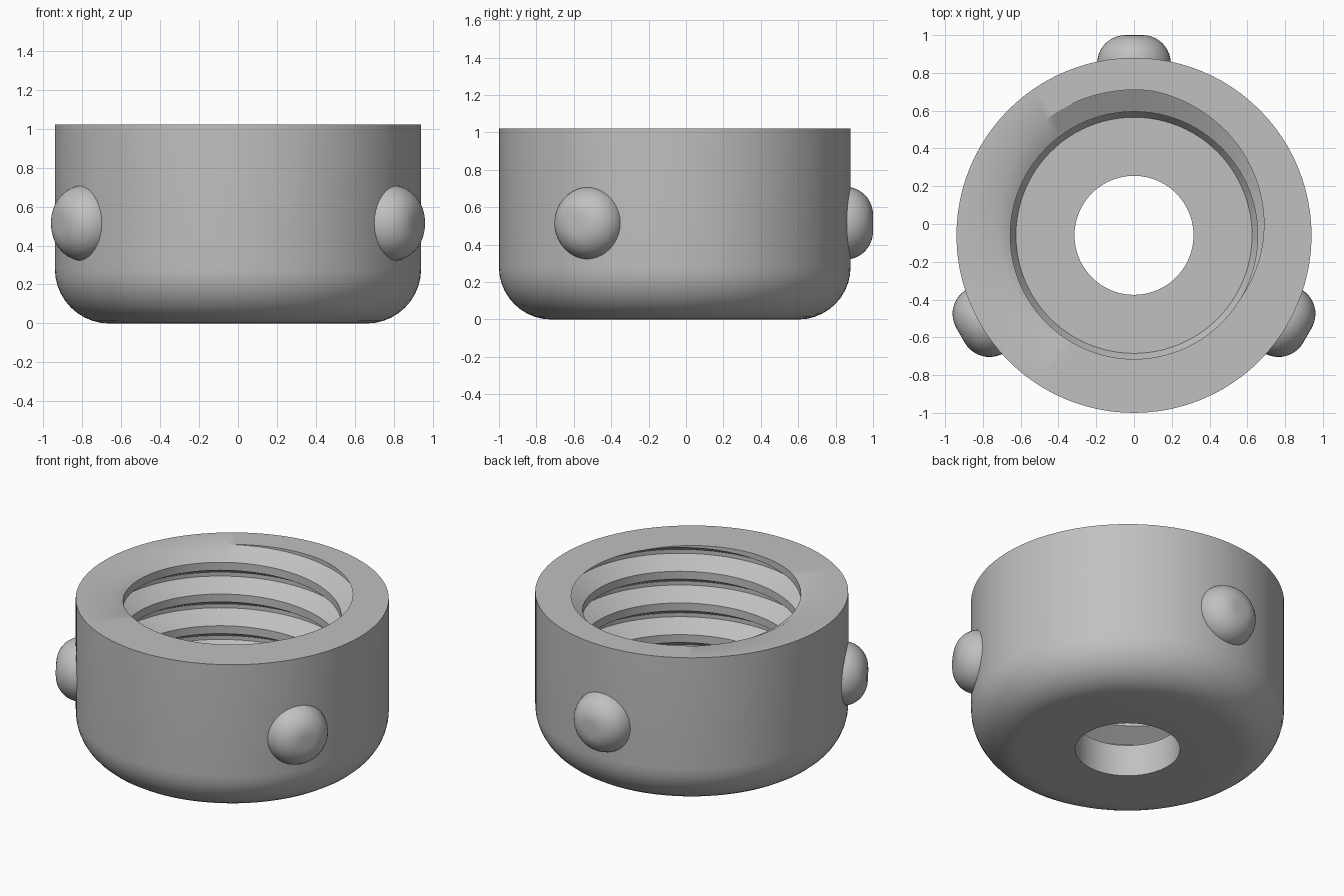
import bpy, bmesh
from math import sin, cos, pi, radians, tau
from mathutils import Matrix, Vector

if "Cube" in bpy.data.objects:
    bpy.data.objects.remove(bpy.data.objects["Cube"])

CENTRE_Y = -0.06
HEIGHT, OUTER, FILLET = 1.02, 0.94, 0.28
HOLE, FLOOR_Z, FLOOR_R = 0.315, 0.21, 0.625
MINOR, MAJOR, PITCH = 0.655, 0.77, 0.21
THREAD_BASE = 0.26
SEGMENTS = 96

grey = bpy.data.materials.new("plain grey")
grey.use_nodes = True
colour = (0.53, 0.53, 0.53, 1)
grey.diffuse_color = colour
grey.node_tree.nodes["Principled BSDF"].inputs["Base Color"].default_value = colour


def arc(r, z, radius, start, end, steps):
    """Points of a circular arc in the (radius, height) plane."""
    angles = [start + (end - start) * i / steps for i in range(steps + 1)]
    return [(r + radius * cos(a), z + radius * sin(a)) for a in angles]


def lathe(name, column, segments):
    """Sweep a profile, which may change with the angle, round the z axis."""
    bm = bmesh.new()
    rings = []
    for i in range(segments + 1):
        a = tau * i / segments
        rings.append([bm.verts.new((r * cos(a), r * sin(a), z)) for r, z in column(a)])
    for left, right in zip(rings, rings[1:]):
        for k in range(len(left) - 1):
            bm.faces.new((left[k], right[k], right[k + 1], left[k + 1]))
    bmesh.ops.remove_doubles(bm, verts=bm.verts, dist=0.0005)
    bmesh.ops.recalc_face_normals(bm, faces=bm.faces)
    mesh = bpy.data.meshes.new(name)
    bm.to_mesh(mesh)
    bm.free()
    mesh.materials.append(grey)
    obj = bpy.data.objects.new(name, mesh)
    bpy.context.collection.objects.link(obj)
    bpy.ops.object.select_all(action="DESELECT")
    bpy.context.view_layer.objects.active = obj
    obj.select_set(True)
    bpy.ops.object.shade_smooth_by_angle(angle=radians(30))
    return obj


# Thread: flat root, sloping flanks, flat crest, measured from the root's middle
ROOT_HALF, CREST_HALF = PITCH / 16, PITCH / 8


def thread_radius(dz):
    d = abs((dz + PITCH / 2) % PITCH - PITCH / 2)
    t = (d - ROOT_HALF) / (PITCH / 2 - CREST_HALF - ROOT_HALF)
    return MAJOR + (MINOR - MAJOR) * min(max(t, 0), 1)


def thread_rows(a):
    """Thread corners from the mouth down, cut off at both ends."""
    mid = HEIGHT + PITCH * (a - radians(105)) / tau
    edge = PITCH / 2 - CREST_HALF
    rows = []
    for turn in range(2, -7, -1):
        for offset in (edge, ROOT_HALF, -ROOT_HALF, -edge):
            z = mid + turn * PITCH + offset
            z = min(max(z, THREAD_BASE), HEIGHT)
            rows.append((thread_radius(z - mid), z))
    return rows


# Cup body: rounded base, outer wall, threaded bore, floor and drain hole
def body_column(a):
    outside = [(HOLE, 0)] + arc(OUTER - FILLET, FILLET, FILLET, -pi / 2, 0, 10)
    inside = [(MINOR, THREAD_BASE), (FLOOR_R, FLOOR_Z), (HOLE, FLOOR_Z), (HOLE, 0)]
    return outside + [(OUTER, HEIGHT)] + thread_rows(a) + inside


body = lathe("threaded_cup", body_column, SEGMENTS)
body.location.y = CENTRE_Y

# Three rounded grip knobs round the wall
KNOB_R, KNOB_FILLET, KNOB_TIP = 0.195, 0.15, 1.06
knob_profile = ([(0, 0.84), (KNOB_R, 0.84)]
                + arc(KNOB_R - KNOB_FILLET, KNOB_TIP - KNOB_FILLET, KNOB_FILLET, 0, pi / 2, 10)
                + [(0, KNOB_TIP)])
for name, angle in (("back_knob", 90), ("left_knob", -30), ("right_knob", -150)):
    knob = lathe(name, lambda a: knob_profile, 40)
    turn = Matrix.Rotation(radians(angle), 4, "Z") @ Matrix.Rotation(pi / 2, 4, "Y")
    knob.matrix_world = Matrix.Translation(Vector((0, CENTRE_Y, 0.515))) @ turn
